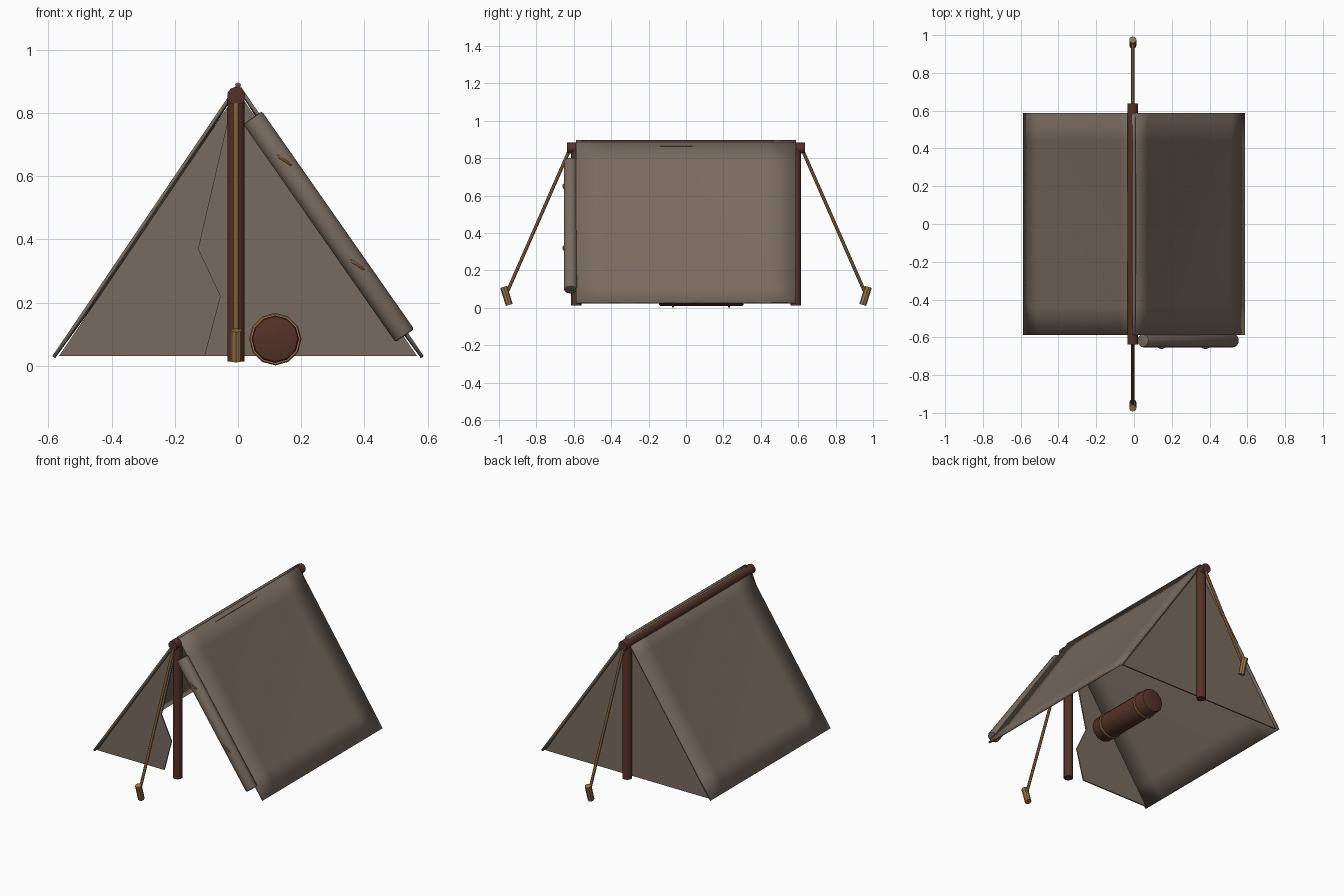
import bpy, bmesh, math
from mathutils import Vector

if "Cube" in bpy.data.objects:
    bpy.data.objects.remove(bpy.data.objects["Cube"], do_unlink=True)


def material(name, rgb):
    m = bpy.data.materials.new(name)
    m.use_nodes = True
    m.diffuse_color = (*rgb, 1)
    m.node_tree.nodes["Principled BSDF"].inputs["Base Color"].default_value = (*rgb, 1)
    return m


CANVAS = material("canvas", (0.19, 0.147, 0.115))
WOOD = material("dark_wood", (0.089, 0.032, 0.021))
ROPE = material("tan_rope", (0.34, 0.175, 0.068))

HALF, APEX, FOOT = 0.588, 0.897, 0.03   # roof half width, ridge height, hem height
POLE_X = -0.006


def finish(obj, name, mat, smooth=True):
    obj.name = obj.data.name = name
    obj.data.materials.append(mat)
    if smooth:
        bpy.ops.object.select_all(action='DESELECT')
        obj.select_set(True)
        bpy.context.view_layer.objects.active = obj
        bpy.ops.object.shade_smooth_by_angle(angle=math.radians(40))
    return obj


def rod(name, a, b, radius, mat, sides=10, bevel=0.0):
    """Cylinder from point a to point b."""
    a, b = Vector(a), Vector(b)
    d = b - a
    bpy.ops.mesh.primitive_cylinder_add(vertices=sides, radius=radius, depth=d.length,
                                        location=(a + b) / 2,
                                        rotation=d.to_track_quat('Z', 'Y').to_euler())
    obj = bpy.context.object
    if bevel:
        bm = bmesh.new()
        bm.from_mesh(obj.data)
        rim = [e for e in bm.edges if abs(e.verts[0].co.z - e.verts[1].co.z) < 1e-5]
        bmesh.ops.bevel(bm, geom=rim, offset=bevel, segments=2, affect='EDGES', profile=0.5)
        bm.to_mesh(obj.data)
        bm.free()
    return finish(obj, name, mat)


def ring(name, centre, axis, major, minor, sides=24):
    bpy.ops.mesh.primitive_torus_add(major_segments=sides, minor_segments=6,
                                     major_radius=major, minor_radius=minor, location=centre,
                                     rotation=Vector(axis).to_track_quat('Z', 'Y').to_euler())
    return finish(bpy.context.object, name, ROPE)


def thicken(obj, amount, offset):
    mod = obj.modifiers.new("thickness", 'SOLIDIFY')
    mod.thickness, mod.offset = amount, offset


def roof_sheet(name, side):
    """Sloping canvas sheet, sagging slightly between its edges."""
    bm = bmesh.new()
    bmesh.ops.create_grid(bm, x_segments=8, y_segments=8, size=1)
    inward = Vector((-side * 0.83, 0, -0.56))
    for v in bm.verts:
        t, s = (v.co.x + 1) / 2, v.co.y
        p = Vector((side * HALF * t, HALF * s, APEX + (FOOT - APEX) * t))
        v.co = p + inward * 0.012 * math.sin(math.pi * t) * (1 - s * s)
    if side < 0:
        bmesh.ops.reverse_faces(bm, faces=bm.faces)
    mesh = bpy.data.meshes.new(name)
    bm.to_mesh(mesh)
    bm.free()
    obj = bpy.data.objects.new(name, mesh)
    bpy.context.collection.objects.link(obj)
    thicken(obj, 0.011, -1)
    return finish(obj, name, CANVAS)


def panel(name, y, outline):
    """Flat upright canvas wall from an x, z outline."""
    mesh = bpy.data.meshes.new(name)
    mesh.from_pydata([(x, y, z) for x, z in outline], [], [range(len(outline))])
    obj = bpy.data.objects.new(name, mesh)
    bpy.context.collection.objects.link(obj)
    thicken(obj, 0.008, 0)
    return finish(obj, name, CANVAS, smooth=False)


# Canvas roof and end walls
roof_sheet("left_roof_sheet", 1)
roof_sheet("right_roof_sheet", -1)
panel("back_wall", 0.575, [(-0.567, FOOT), (0.567, FOOT), (0, 0.868)])
panel("front_door_flap", -0.575, [(-0.567, FOOT), (-0.105, FOOT), (-0.055, 0.22),
                                  (-0.125, 0.37), (-0.025, 0.8), (0, 0.868)])

# Poles, guy ropes and pegs at both ends
rod("ridge_pole", (POLE_X, -0.637, 0.854), (POLE_X, 0.637, 0.854), 0.029, WOOD)
for end, s in (("front", -1), ("back", 1)):
    rod(end + "_pole", (POLE_X, s * 0.588, 0.014), (POLE_X, s * 0.588, 0.85), 0.028, WOOD)
    rod(end + "_guy_rope", (POLE_X, s * 0.618, 0.855), (POLE_X, s * 0.958, 0.08), 0.009, ROPE, 8)
    rod(end + "_peg", (POLE_X, s * 0.945, 0.016), (POLE_X, s * 0.975, 0.112), 0.019, ROPE, 8)

# Rolled door flap tied along the left front edge
top, bottom = Vector((0.046, -0.617, 0.785)), Vector((0.528, -0.617, 0.095))
rod("rolled_door_flap", top, bottom, 0.036, CANVAS, 16, 0.007)
for name, t in (("upper_tie", 0.2), ("lower_tie", 0.68)):
    ring(name, top.lerp(bottom, t), (0.55, 0.15, 0.83), 0.04, 0.005)

# Bedroll on the ground with two straps
rod("bedroll", (0.118, -0.145, 0.084), (0.118, 0.308, 0.084), 0.075, WOOD, 12, 0.012)
for name, y in (("front_strap", -0.07), ("back_strap", 0.23)):
    ring(name, (0.118, y, 0.084), (0, 1, 0), 0.076, 0.007, 12)
